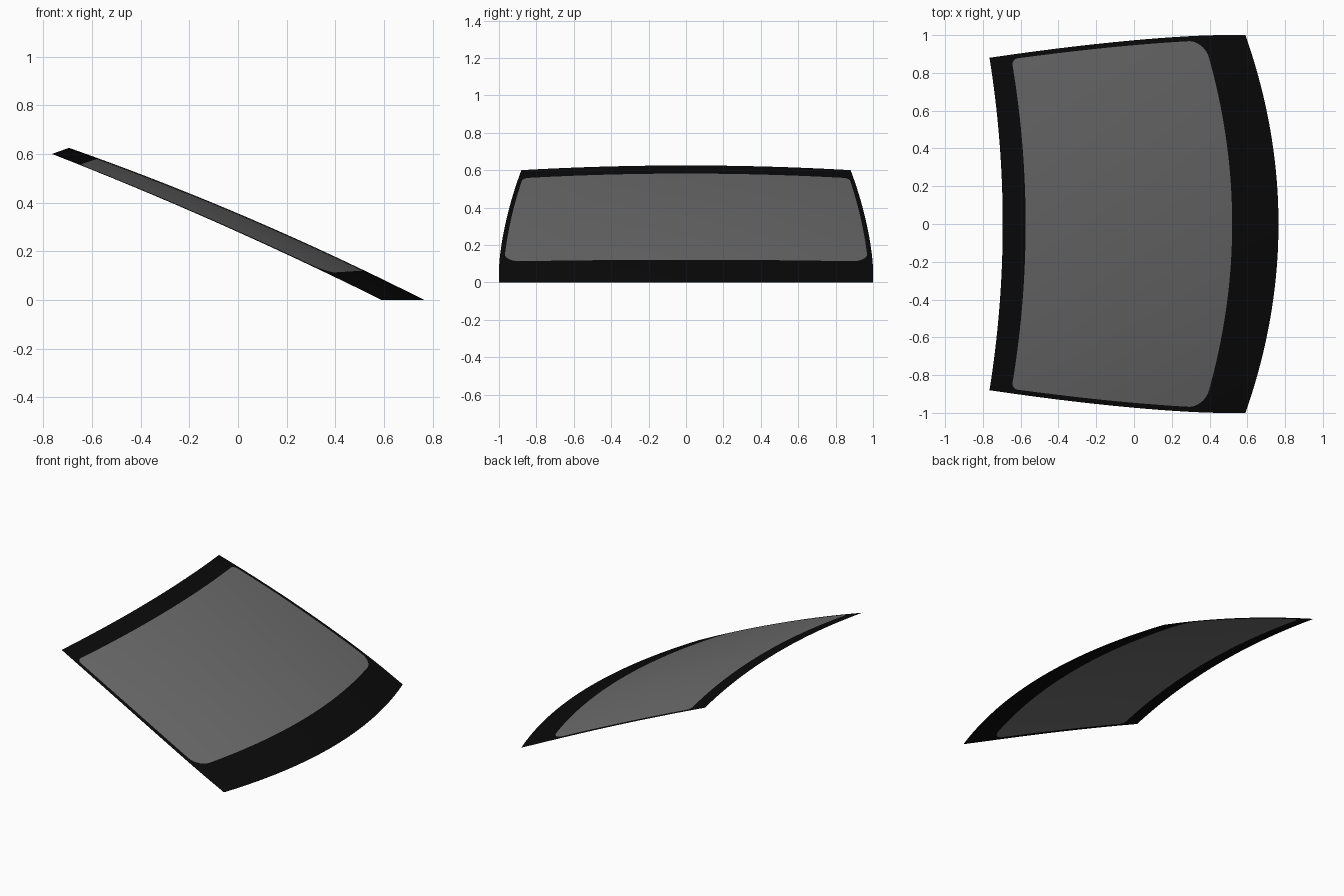
import bpy, math

if "Cube" in bpy.data.objects:
    bpy.data.objects.remove(bpy.data.objects["Cube"])

# Curved windscreen surface: u runs bottom to top, v from side to side
def surface(u, v):
    bow = 4 * u * (1 - u)
    cx, cz = 0.765 - 1.46 * u, 0.625 * u + 0.028 * bow      # centre line
    ex, ez = 0.59 - 1.355 * u, 0.60 * u + 0.018 * bow       # side edge
    half = 1 - 0.12 * (max(0, u - 0.1) / 0.9) ** 1.5
    return (cx + (ex - cx) * v * v, v * half, cz + (ez - cz) * v * v)

# Glass outline: straight edges with rounded corners
SIDE, LOW, HIGH = 0.974, 0.168, 0.917

def corner(v, ru, rv):
    t = max(0, (abs(v) - (SIDE - rv)) / rv)
    return ru * (1 - math.sqrt(max(0, 1 - t * t)))

def low(v):
    return LOW + corner(v, 0.06, 0.09)

def high(v):
    return HIGH - corner(v, 0.025, 0.035)

# Columns, packed closely around the corners
half_cols = [0.88 * i / 24 for i in range(25)]
half_cols += [SIDE - 0.09 * (1 - math.sin(i / 16 * math.pi / 2)) for i in range(1, 17)]
half_cols.sort()
cols = [-v for v in half_cols[:0:-1]] + half_cols

def add_patch(verts, faces, vs, lo, hi, rows):
    base = len(verts)
    for v in vs:
        for j in range(rows + 1):
            verts.append(surface(lo(v) + (hi(v) - lo(v)) * j / rows, v))
    n = rows + 1
    for i in range(len(vs) - 1):
        for j in range(rows):
            a = base + i * n + j
            faces.append((a, a + n, a + n + 1, a + 1))

def make(name, patches, colour):
    verts, faces = [], []
    for p in patches:
        add_patch(verts, faces, *p)
    me = bpy.data.meshes.new(name)
    me.from_pydata(verts, [], faces)
    mat = bpy.data.materials.new(name + "_material")
    mat.diffuse_color = colour
    mat.use_nodes = True
    mat.node_tree.nodes["Principled BSDF"].inputs["Base Color"].default_value = mat.diffuse_color
    me.materials.append(mat)
    me.shade_smooth()
    ob = bpy.data.objects.new(name, me)
    bpy.context.collection.objects.link(ob)

bottom, top = (lambda v: 0), (lambda v: 1)
side_lo, side_hi = (lambda v: low(SIDE)), (lambda v: high(SIDE))

# Tinted glass pane
make("glass_pane", [(cols, low, high, 24)], (0.15, 0.15, 0.15, 1))

# Black border: bottom band, top band and both side strips
border = [(cols, bottom, low, 6), (cols, high, top, 4)]
for vs in ([-1, -SIDE], [SIDE, 1]):
    border += [(vs, bottom, side_lo, 6), (vs, side_lo, side_hi, 24), (vs, side_hi, top, 4)]
make("black_border", border, (0.003, 0.003, 0.003, 1))
